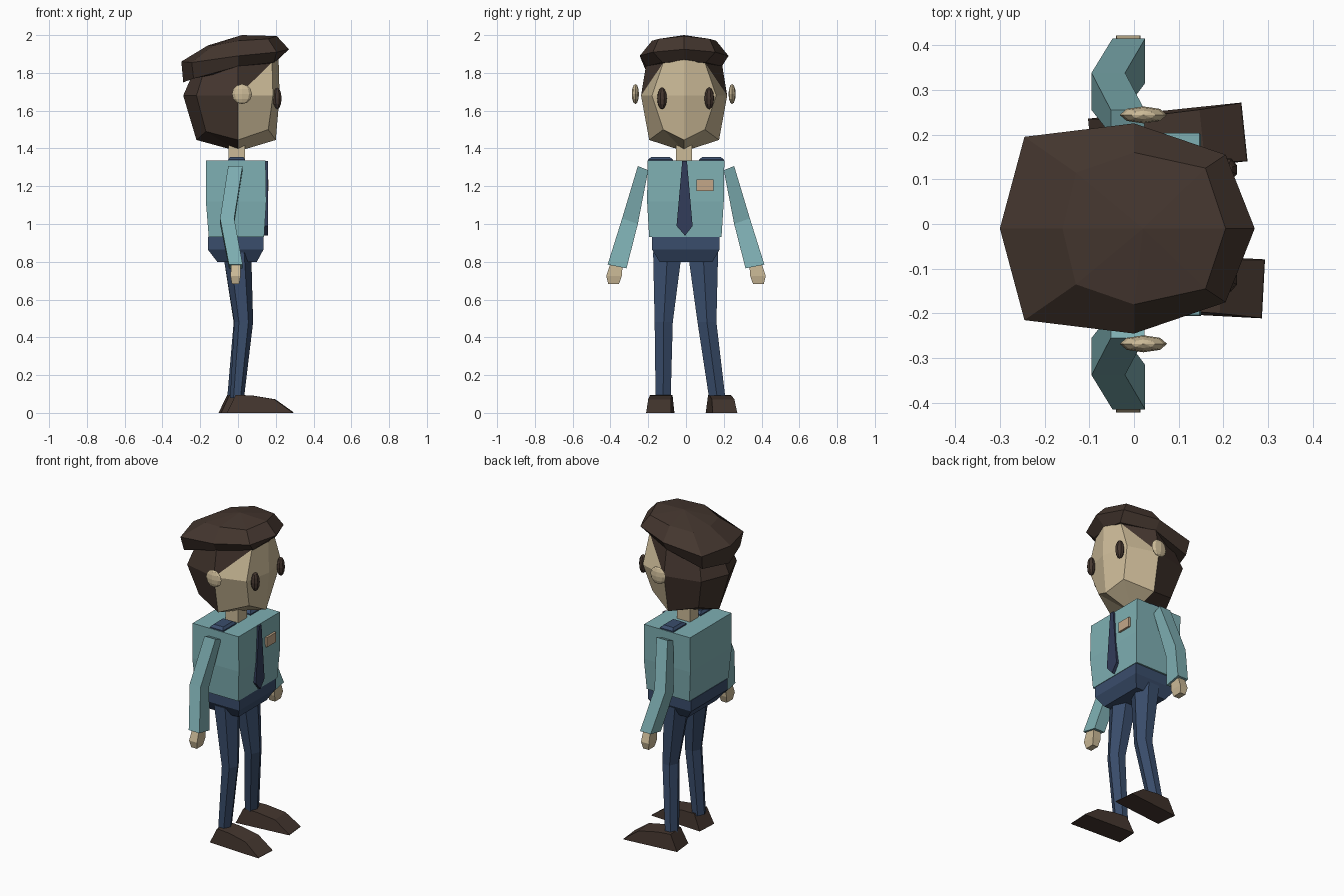
import bpy, bmesh, math
from mathutils import Vector, Matrix

if "Cube" in bpy.data.objects:
    bpy.data.objects.remove(bpy.data.objects["Cube"])


def material(name, rgb):
    m = bpy.data.materials.new(name)
    m.use_nodes = True
    m.diffuse_color = (*rgb, 1)
    m.node_tree.nodes["Principled BSDF"].inputs["Base Color"].default_value = (*rgb, 1)
    return m


SKIN = material("skin", (0.60, 0.49, 0.31))
BROWN = material("dark brown", (0.058, 0.037, 0.028))
SHIRT = material("teal shirt", (0.21, 0.43, 0.45))
NAVY = material("navy trousers", (0.042, 0.075, 0.15))
TIE = material("dark navy tie", (0.032, 0.045, 0.10))
BADGE = material("tan badge", (0.55, 0.39, 0.25))


def finish(name, bm, *mats):
    bmesh.ops.recalc_face_normals(bm, faces=bm.faces)
    mesh = bpy.data.meshes.new(name)
    bm.to_mesh(mesh)
    bm.free()
    for m in mats:
        mesh.materials.append(m)
    obj = bpy.data.objects.new(name, mesh)
    bpy.context.collection.objects.link(obj)
    return obj


def loft(rings):
    """Skin equal rings of points; a one-point ring closes as a fan."""
    bm = bmesh.new()
    loops = [[bm.verts.new(p) for p in ring] for ring in rings]
    for a, b in zip(loops, loops[1:]):
        n = max(len(a), len(b))
        for i in range(n):
            j = (i + 1) % n
            corners = [a[i % len(a)], a[j % len(a)], b[j % len(b)], b[i % len(b)]]
            bm.faces.new(list(dict.fromkeys(corners)))
    for end in (loops[0], loops[-1]):
        if len(end) > 2:
            bm.faces.new(end)
    return bm


def rect(x0, x1, y0, y1, z):
    return [(x0, y0, z), (x1, y0, z), (x1, y1, z), (x0, y1, z)]


def mirrored(half, cy=-0.01):
    """Front-to-back half outline, reflected to a full eight-point ring."""
    full = half + [(x, -y, z) for x, y, z in half[-2:0:-1]]
    return [(x, y + cy, z) for x, y, z in full]


def ellipsoid(name, centre, size, turn, mat):
    bm = bmesh.new()
    bmesh.ops.create_uvsphere(bm, u_segments=8, v_segments=6, radius=1)
    spin = Matrix.Rotation(math.radians(turn), 4, "Z")
    bm.transform(Matrix.Translation(centre) @ spin @ Matrix.Diagonal((*size, 1)))
    finish(name, bm, mat)


# Head: faceted ball with hair on the back and temples
head = loft([
    [(0, -0.01, 1.385)],
    mirrored([(0.2, 0, 1.445), (0.16, 0.11, 1.5), (0, 0.185, 1.445),
              (-0.17, 0.13, 1.49), (-0.22, 0, 1.445)]),
    mirrored([(0.22, 0, 1.68), (0.185, 0.17, 1.68), (0, 0.228, 1.68),
              (-0.22, 0.175, 1.68), (-0.29, 0, 1.68)]),
    mirrored([(0.215, 0, 1.87), (0.18, 0.11, 1.855), (0, 0.195, 1.88),
              (-0.17, 0.13, 1.84), (-0.22, 0, 1.84)]),
    [(0, -0.01, 1.93)],
])
for f in list(head.faces):
    c = f.calc_center_median()
    if c.x > 0 and 1.7 < c.z < 1.87 and abs(c.y) > 0.12:
        low = min(f.verts, key=lambda v: v.co.x + v.co.z)
        high = max(f.verts, key=lambda v: v.co.x + v.co.z)
        bmesh.utils.face_split(f, low, high)
for f in head.faces:
    c = f.calc_center_median()
    f.material_index = int(c.x < 0 or c.z - c.x > 1.68)
finish("head", head, SKIN, BROWN)

# Soft cap, low at the back
finish("cap", loft([
    mirrored([(0.2, 0, 1.86), (0.19, 0.115, 1.855), (0, 0.2, 1.835),
              (-0.235, 0.185, 1.77), (-0.29, 0, 1.75)]),
    mirrored([(0.27, 0, 1.925), (0.205, 0.165, 1.91), (0, 0.235, 1.89),
              (-0.245, 0.205, 1.855), (-0.3, 0, 1.86)]),
    mirrored([(0.205, 0, 1.995), (0.16, 0.135, 1.98), (0, 0.17, 1.97),
              (-0.13, 0.125, 1.945), (-0.16, 0, 1.945)]),
    [(0.02, -0.01, 2.0)],
]), BROWN)

# Neck, shirt and hips
finish("neck", loft([rect(-0.05, 0.038, -0.052, 0.032, z) for z in (1.3, 1.45)]), SKIN)
finish("shirt", loft([
    rect(-0.155, 0.138, -0.195, 0.188, 0.93),
    rect(-0.17, 0.15, -0.206, 0.2, 1.12),
    rect(-0.17, 0.146, -0.203, 0.203, 1.335),
]), SHIRT)
finish("hips", loft([
    rect(-0.11, 0.1, -0.14, 0.14, 0.80),
    rect(-0.16, 0.135, -0.18, 0.178, 0.865),
    rect(-0.158, 0.135, -0.18, 0.178, 0.932),
]), NAVY)

# Tie and name badge
tie_outline = [(0.01, 1.333), (0.04, 0.99), (0, 0.938), (-0.045, 0.99), (-0.015, 1.333)]
finish("tie", loft([[(x, y - 0.005, z) for y, z in tie_outline]
                    for x in (0.137, 0.158)]), TIE)
finish("badge", loft([rect(0.145, 0.161, 0.055, 0.145, z) for z in (1.175, 1.235)]), BADGE)

for s, side in ((1, "left"), (-1, "right")):
    # Shoulder tabs
    finish(side + "_shoulder_tab", loft([
        rect(-0.052, 0.038, *sorted((s * 0.07, s * 0.2)), 1.33),
        rect(-0.052, 0.038, *sorted((s * 0.07, s * 0.2)), 1.342),
        rect(-0.04, 0.026, *sorted((s * 0.088, s * 0.182)), 1.356),
    ]), NAVY)

    # Sleeve: outer y and z, inner y and z, back x, front x at each joint
    sleeve = [(0.255, 1.307, 0.2, 1.285, -0.052, 0.024),
              (0.338, 1.03, 0.255, 1.0, -0.095, -0.02),
              (0.415, 0.785, 0.315, 0.765, -0.048, 0.025)]
    finish(side + "_sleeve", loft([
        [(b, s * oy, oz), (f, s * oy, oz), (f, s * iy, iz), (b, s * iy, iz)]
        for oy, oz, iy, iz, b, f in sleeve]), SHIRT)

    # Hand
    finish(side + "_hand", loft([
        rect(-0.035, 0.012, *sorted((s * 0.335, s * 0.4)), 0.79),
        rect(-0.04, 0.014, *sorted((s * 0.34, s * 0.422)), 0.725),
        rect(-0.032, 0.006, *sorted((s * 0.355, s * 0.412)), 0.682),
    ]), SKIN)

    # Ear and eye
    ellipsoid(side + "_ear", (0.021, s * 0.256 - 0.012, 1.688), (0.053, 0.019, 0.053), 0, SKIN)
    ellipsoid(side + "_eye", (0.208, s * 0.125 - 0.002, 1.665), (0.024, 0.027, 0.058),
              s * 20, BROWN)


def leg(name, joints):
    """Six-sided leg from (x, y, half depth, half width, z) joints."""
    rings = []
    for x, y, rx, ry, z in joints:
        angles = [math.radians(60 * k) for k in range(6)]
        rings.append([(x + rx * math.cos(a), y + ry * math.sin(a) / math.sin(math.pi / 3), z)
                      for a in angles])
    finish(name, loft(rings), NAVY)


leg("right_leg", [(-0.005, -0.098, 0.075, 0.076, 0.85),
                  (0.03, -0.118, 0.05, 0.048, 0.48),
                  (-0.005, -0.121, 0.037, 0.04, 0.08)])
leg("left_leg", [(-0.005, 0.09, 0.075, 0.08, 0.85),
                 (0.025, 0.111, 0.048, 0.05, 0.48),
                 (-0.02, 0.165, 0.037, 0.043, 0.08)])


def shoe(name, heel, turn):
    """Wedge shoe: sole x, upper x, upper half width, upper z from heel to toe."""
    stations = [(0, 0.045, 0.058, 0.095), (0.13, 0.13, 0.058, 0.092),
                (0.25, 0.25, 0.06, 0.072), (0.345, 0.342, 0.065, 0.006)]
    bm = loft([[(a, -0.066, 0), (a, 0.066, 0), (b, w, z), (b, -w, z)]
               for a, b, w, z in stations])
    spin = Matrix.Rotation(math.radians(turn), 4, "Z")
    bm.transform(Matrix.Translation(Vector(heel)) @ spin)
    finish(name, bm, BROWN)


shoe("right_shoe", (-0.055, -0.127, 0), -3)
shoe("left_shoe", (-0.096, 0.17, 0), 6)
